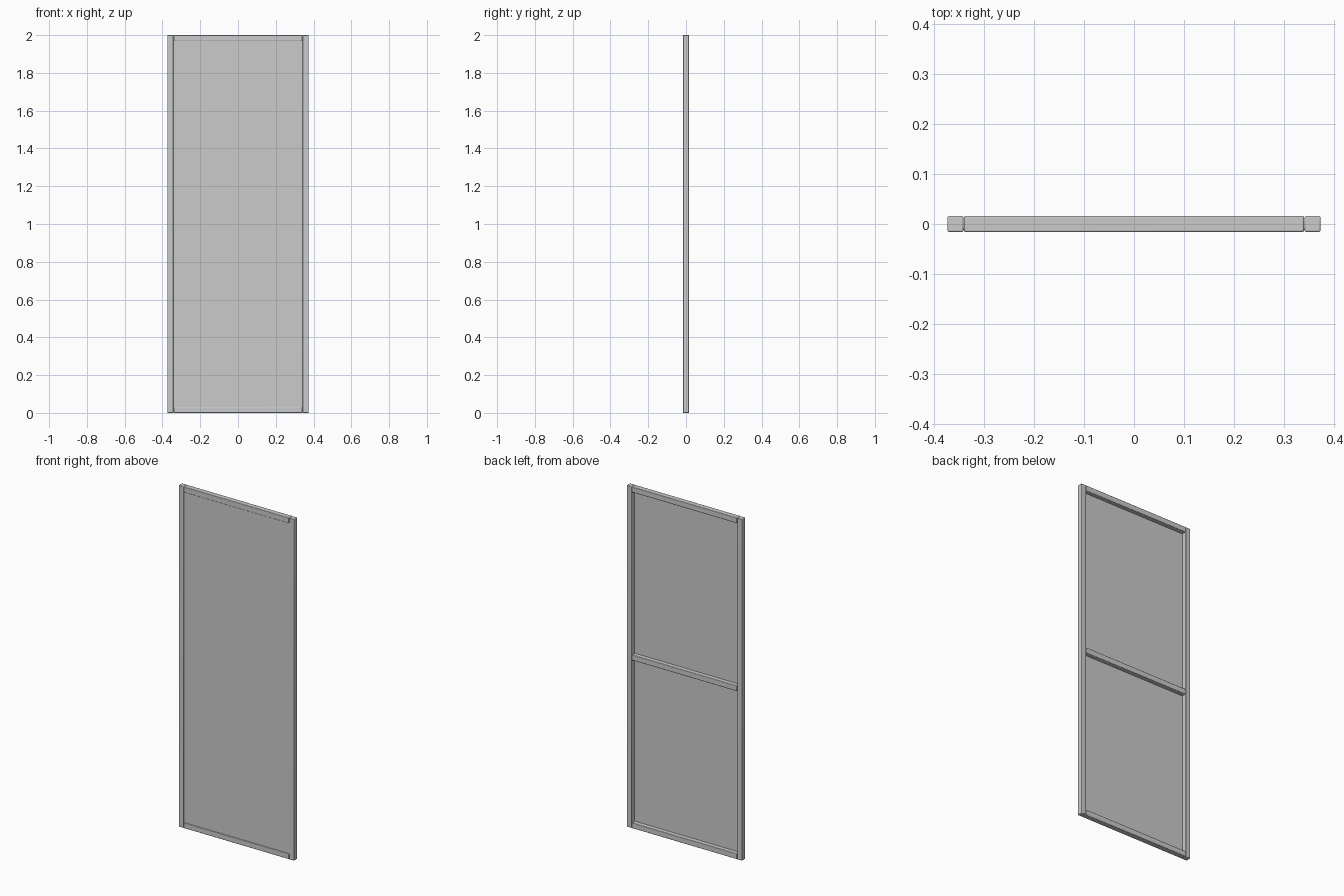
import bpy

if "Cube" in bpy.data.objects:
    bpy.data.objects.remove(bpy.data.objects["Cube"])

W, H, T = 0.748, 2.0, 0.032   # overall width, height, bar thickness
GAP = 0.001                   # seam between posts and rails
PANEL_Y = -0.0125             # front face of the infill sheet


def box(name, lo, hi, bevel=0.003):
    """Box between two corners with softened edges."""
    bpy.ops.mesh.primitive_cube_add(
        size=1, location=[(a + b) / 2 for a, b in zip(lo, hi)])
    ob = bpy.context.object
    ob.name = name
    ob.scale = [b - a for a, b in zip(lo, hi)]
    bpy.ops.object.transform_apply(location=False, rotation=False, scale=True)
    if bevel:
        m = ob.modifiers.new("soft_edges", 'BEVEL')
        m.width = bevel
        m.segments = 2
        bpy.ops.object.shade_smooth_by_angle()
    return ob


h, d = W / 2, T / 2
inner = h - T

# Upright posts
for side, s in (("left", -1), ("right", 1)):
    x0, x1 = sorted((s * inner, s * h))
    box(side + "_post", (x0, -d, 0), (x1, d, H))

# Top and bottom rails
for name, z in (("bottom_rail", 0), ("top_rail", H - T)):
    box(name, (-inner + GAP, -d, z), (inner - GAP, d, z + T))

# Middle rail, hidden from the front by the panel
box("middle_rail", (-inner + GAP, PANEL_Y + 0.0005, H / 2 - d),
    (inner - GAP, d, H / 2 + d))

# Infill panel, its edges let into the frame
box("panel", (-inner - 0.004, PANEL_Y, T - 0.004),
    (inner + 0.004, PANEL_Y + 0.003, H - T + 0.004), bevel=0)
